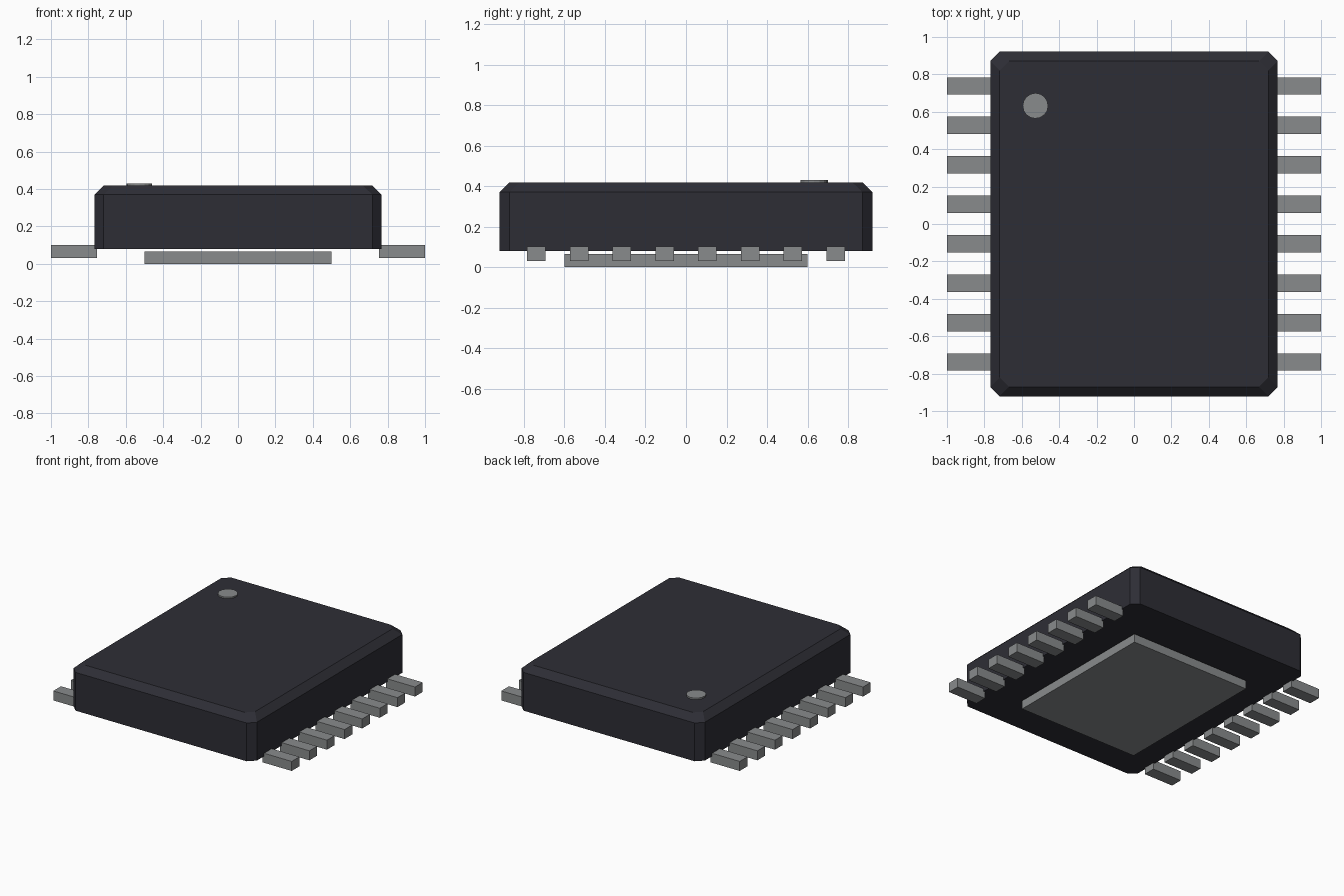
import bpy, bmesh, math

default = bpy.data.objects.get("Cube")
if default:
    bpy.data.objects.remove(default, do_unlink=True)


def material(name, rgb):
    m = bpy.data.materials.new(name)
    m.use_nodes = True
    m.diffuse_color = (*rgb, 1)
    m.node_tree.nodes["Principled BSDF"].inputs["Base Color"].default_value = (*rgb, 1)
    return m


plastic = material("dark plastic", (0.027, 0.027, 0.036))
metal = material("grey metal", (0.25, 0.26, 0.265))


def add_object(name, bm, mat):
    bmesh.ops.recalc_face_normals(bm, faces=bm.faces)
    mesh = bpy.data.meshes.new(name)
    bm.to_mesh(mesh)
    bm.free()
    mesh.materials.append(mat)
    obj = bpy.data.objects.new(name, mesh)
    bpy.context.collection.objects.link(obj)
    return obj


def box(name, low, high, mat):
    bm = bmesh.new()
    bmesh.ops.create_cube(bm, size=1)
    for v in bm.verts:
        v.co = [(a + b) / 2 + c * (b - a) for a, b, c in zip(low, high, v.co)]
    return add_object(name, bm, mat)


def octagon(bm, hx, hy, cut, z):
    corners = [(hx, hy - cut), (hx - cut, hy), (cut - hx, hy), (-hx, hy - cut),
               (-hx, cut - hy), (cut - hx, -hy), (hx - cut, -hy), (hx, cut - hy)]
    return [bm.verts.new((x, y, z)) for x, y in corners]


# Package body: cut-corner block with a chamfered top
CH = 0.05
bm = bmesh.new()
rings = [octagon(bm, 0.768, 0.921, CH, 0.08),
         octagon(bm, 0.768, 0.921, CH, 0.37),
         octagon(bm, 0.768 - CH, 0.921 - CH, CH, 0.418)]
for lower, upper in zip(rings, rings[1:]):
    for i in range(8):
        j = (i + 1) % 8
        bm.faces.new((lower[i], lower[j], upper[j], upper[i]))
bm.faces.new(rings[0])
bm.faces.new(rings[-1])
add_object("package_body", bm, plastic)

# Thermal pad underneath
box("thermal_pad", (-0.5, -0.6, 0), (0.5, 0.6, 0.065), metal)

# Row of straight pins on each side
for side, label in ((-1, "right"), (1, "left")):
    for i in range(8):
        y = (i - 3.5) * 0.211
        x0, x1 = sorted((side * 0.755, side * 1.0))
        box(f"{label}_pin_{i + 1}", (x0, y - 0.046, 0.03), (x1, y + 0.046, 0.102), metal)

# Pin-one marker disc
bm = bmesh.new()
bmesh.ops.create_cone(bm, cap_ends=True, segments=16, radius1=0.068, radius2=0.068, depth=0.02)
bmesh.ops.translate(bm, vec=(-0.527, 0.632, 0.419), verts=bm.verts)
add_object("pin_one_marker", bm, metal)
